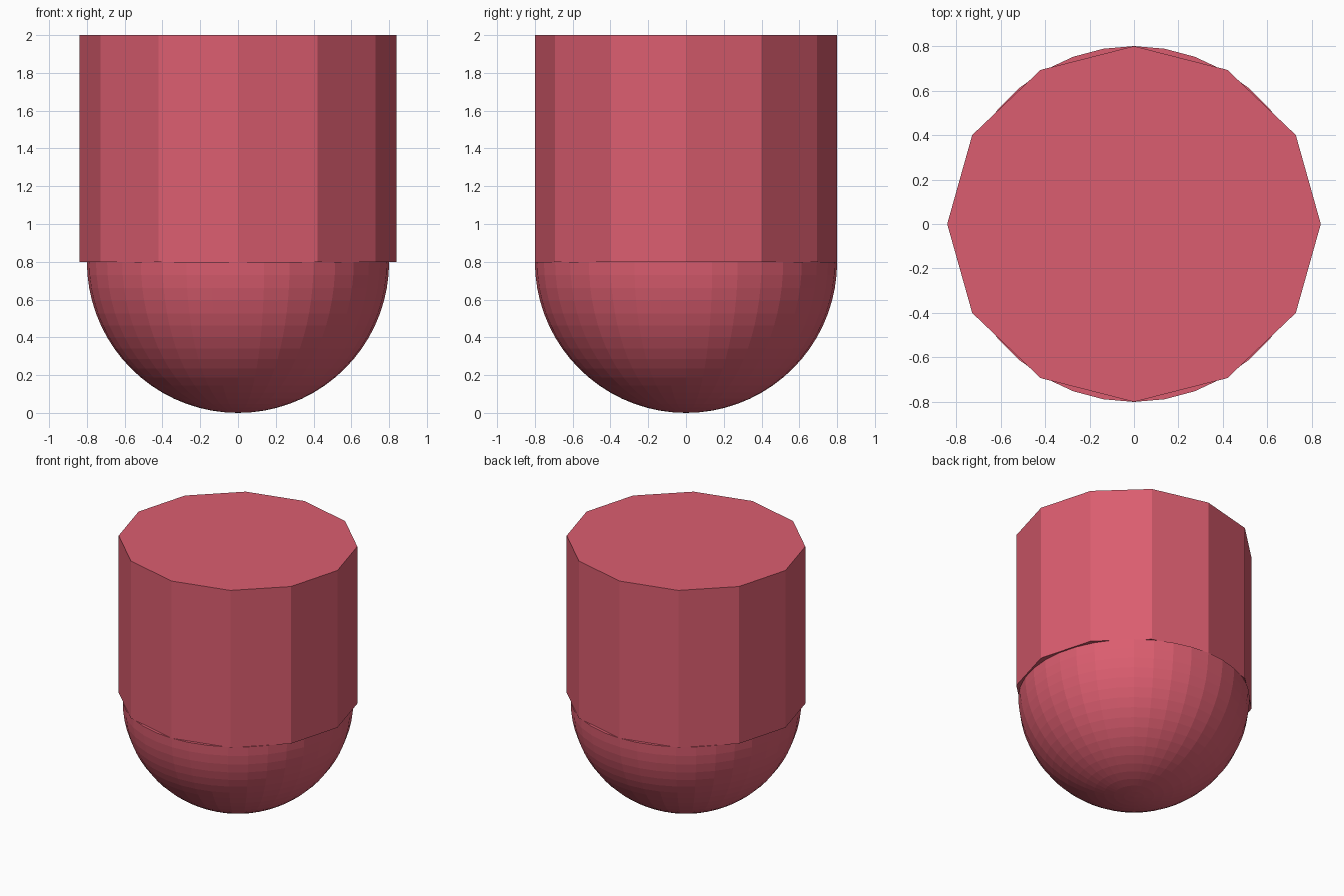
import bpy, bmesh, math

if "Cube" in bpy.data.objects:
    bpy.data.objects.remove(bpy.data.objects["Cube"])

SPLIT, TOP, R = 0.8, 2.0, 0.8

mat = bpy.data.materials.new("coral_red")
mat.diffuse_color = (0.71, 0.11, 0.16, 1)
mat.use_nodes = True
mat.node_tree.nodes["Principled BSDF"].inputs["Base Color"].default_value = mat.diffuse_color


def add_object(name, bm):
    bmesh.ops.recalc_face_normals(bm, faces=bm.faces)
    mesh = bpy.data.meshes.new(name)
    bm.to_mesh(mesh)
    bm.free()
    mesh.materials.append(mat)
    obj = bpy.data.objects.new(name, mesh)
    bpy.context.collection.objects.link(obj)
    return obj


# Upper body: twelve-sided prism, slightly wider in x, corners on the axes
bm = bmesh.new()
ring = [bm.verts.new((0.84 * math.cos(i * math.pi / 6), R * math.sin(i * math.pi / 6), SPLIT))
        for i in range(12)]
base = bm.faces.new(ring)
ext = bmesh.ops.extrude_face_region(bm, geom=[base], use_keep_orig=True)
top = [g for g in ext["geom"] if isinstance(g, bmesh.types.BMVert)]
bmesh.ops.translate(bm, verts=top, vec=(0, 0, TOP - SPLIT))
add_object("upper_body", bm)

# Rounded base: faceted lower half of a sphere, closed at the rim
bm = bmesh.new()
bmesh.ops.create_uvsphere(bm, u_segments=36, v_segments=36, radius=R)
bmesh.ops.delete(bm, geom=[v for v in bm.verts if v.co.z > 0.001], context='VERTS')
bmesh.ops.holes_fill(bm, edges=[e for e in bm.edges if e.is_boundary], sides=0)
bmesh.ops.translate(bm, verts=bm.verts, vec=(0, 0, SPLIT))
add_object("rounded_base", bm)
